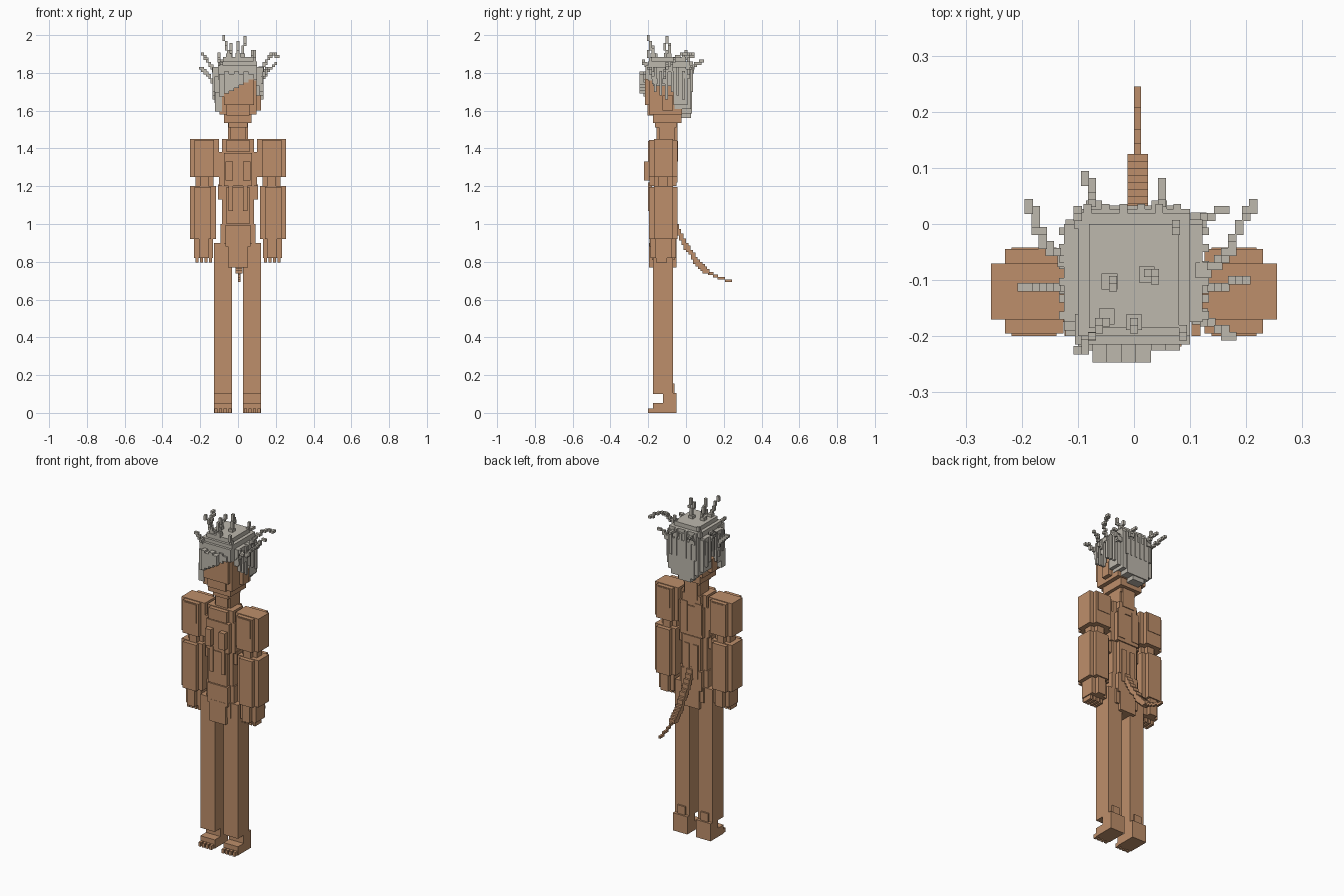
import bpy, bmesh, math
from mathutils import Vector

cube = bpy.data.objects.get("Cube")
if cube:
    bpy.data.objects.remove(cube, do_unlink=True)


def material(name, rgb):
    m = bpy.data.materials.new(name)
    m.use_nodes = True
    m.diffuse_color = (*rgb, 1)
    bsdf = m.node_tree.nodes["Principled BSDF"]
    bsdf.inputs["Base Color"].default_value = (*rgb, 1)
    bsdf.inputs["Roughness"].default_value = 0.8
    return m


SKIN = material("tan skin", (0.515, 0.275, 0.145))
HAIR = material("ash grey hair", (0.51, 0.48, 0.42))


def add_box(bm, b):
    x0, x1, y0, y1, z0, z1 = b
    verts = bmesh.ops.create_cube(bm, size=1)["verts"]
    for v in verts:
        v.co = Vector(((x0 + x1) / 2 + v.co.x * (x1 - x0),
                       (y0 + y1) / 2 + v.co.y * (y1 - y0),
                       (z0 + z1) / 2 + v.co.z * (z1 - z0)))


def build(name, boxes, mat):
    bm = bmesh.new()
    for b in boxes:
        add_box(bm, b)
    mesh = bpy.data.meshes.new(name)
    bm.to_mesh(mesh)
    bm.free()
    mesh.materials.append(mat)
    ob = bpy.data.objects.new(name, mesh)
    bpy.context.collection.objects.link(ob)
    return ob


def block(cx, cy, hx, hy, z0, z1, step=0.025):
    """Column with stepped corners: two crossing boxes."""
    return [(cx - hx, cx + hx, cy - hy + step, cy + hy - step, z0, z1),
            (cx - hx + step, cx + hx - step, cy - hy, cy + hy, z0, z1 - 0.004)]


def mirrored(boxes):
    return boxes + [(-b[1], -b[0], *b[2:]) for b in boxes]


def strand(points, size=0.0145, grid=0.0125):
    """Chain of grid-snapped cubes along a path."""
    cells = []
    for a, b in zip(points, points[1:]):
        a, b = Vector(a), Vector(b)
        n = max(1, math.ceil((b - a).length / (grid * 0.7)))
        for i in range(n + 1):
            c = tuple(round(k / grid) for k in a.lerp(b, i / n))
            if c not in cells:
                cells.append(c)
    h = size / 2
    return [tuple(k for v in c for k in (v * grid - h, v * grid + h)) for c in cells]


# Torso: stacked chest, waist and hips with raised muscle plates
torso = (block(0, -0.122, 0.085, 0.072, 1.38, 1.45)
         + block(0, -0.122, 0.1, 0.072, 1.2, 1.38)
         + block(0, -0.122, 0.085, 0.07, 1.0, 1.2)
         + block(0, -0.122, 0.092, 0.072, 0.88, 1.0)
         + [(-0.052, 0.052, -0.195, -0.05, 0.77, 0.9),
            (-0.075, 0.075, -0.18, -0.06, 0.81, 0.9)])
torso += mirrored([(0.027, 0.065, -0.222, -0.18, 1.23, 1.33),
                   (0.027, 0.05, -0.2, -0.18, 1.07, 1.22),
                   (0.08, 0.105, -0.16, -0.09, 1.13, 1.21),
                   (0.025, 0.07, -0.06, -0.046, 1.22, 1.4),
                   (0.012, 0.045, -0.06, -0.046, 0.95, 1.15)])
build("torso", torso, SKIN)
build("neck", block(0, -0.1, 0.052, 0.055, 1.42, 1.56, 0.012), SKIN)

for side, s in (("right", -1), ("left", 1)):
    # Arm: shoulder, elbow, forearm, hand, fingers
    x = s * 0.178
    upper = (block(x, -0.12, 0.077, 0.075, 1.25, 1.45)
             + [(x - 0.04, x + 0.04, -0.2, -0.042, 1.33, 1.44)])
    build(side + "_upper_arm", upper, SKIN)
    build(side + "_elbow", block(x, -0.12, 0.048, 0.05, 1.18, 1.27), SKIN)
    xf = s * 0.186
    build(side + "_forearm", block(xf, -0.12, 0.069, 0.075, 0.92, 1.2), SKIN)
    xh = s * 0.182
    hand = block(xh, -0.12, 0.05, 0.068, 0.82, 0.93)
    for i in range(4):
        fx = xh - 0.036 + i * 0.024
        hand.append((fx - 0.008, fx + 0.008, -0.16, -0.1, 0.795, 0.83))
    build(side + "_hand", hand, SKIN)

    # Leg with ankle ridges, stepped foot and toes
    lx = s * 0.077 - 0.0025
    leg = [(lx - 0.048, lx + 0.048, -0.175, -0.07, 0.1, 0.9)]
    build(side + "_leg", leg, SKIN)
    foot = [(lx - 0.048, lx + 0.048, -0.122, -0.05, 0, 0.105),
            (lx - 0.048, lx + 0.048, -0.175, -0.12, 0, 0.052),
            (lx - 0.025, lx + 0.025, -0.075, -0.06, 0.1, 0.155)]
    for i in range(4):
        tx = lx - 0.036 + i * 0.024
        foot.append((tx - 0.008, tx + 0.008, -0.2, -0.17, 0, 0.024))
    build(side + "_foot", foot, SKIN)

# Tail: thick root steps down, thin tip
thick = strand([(0.006, -0.06, 1.0), (0.006, -0.01, 0.9), (0.006, 0.05, 0.81),
                (0.006, 0.11, 0.75)], 0.024)
thin = strand([(0.006, 0.11, 0.75), (0.006, 0.17, 0.715), (0.006, 0.243, 0.697)])
tail = [(-0.012 if b in thick[:] else 0, 0.025 if b in thick[:] else 0.0125, *b[2:])
        for b in thick + thin]
build("tail", tail, SKIN)

# Head: chin, jaw, face, ears
head = [(-0.05, 0.05, -0.165, -0.05, 1.51, 1.56),
        (-0.075, 0.072, -0.175, -0.025, 1.535, 1.6),
        (-0.097, 0.097, -0.195, -0.02, 1.58, 1.8),
        (-0.06, 0.06, -0.205, -0.1, 1.575, 1.65),
        (-0.075, 0.085, -0.218, -0.1, 1.63, 1.77)]
head += mirrored([(0.095, 0.122, -0.125, -0.07, 1.6, 1.68)])
build("head", head, SKIN)

# Hair mass: stepped crown, back, sides and nape
hair = [(-0.08, 0.08, -0.185, 0.0, 1.8, 1.885),
        (-0.1, 0.1, -0.2, 0.02, 1.76, 1.86),
        (-0.125, 0.122, -0.175, 0.0, 1.73, 1.83),
        (-0.1, 0.1, -0.06, 0.027, 1.61, 1.84),
        (-0.075, 0.075, -0.04, 0.033, 1.585, 1.8),
        (-0.05, 0.03, -0.03, 0.027, 1.56, 1.6),
        (-0.122, 0.122, -0.065, 0.008, 1.63, 1.82),
        (-0.125, -0.09, -0.19, -0.12, 1.64, 1.78),
        (-0.122, -0.085, -0.2, -0.16, 1.595, 1.7),
        (-0.105, 0.1, -0.215, -0.16, 1.765, 1.84)]
# Fringe: slanted row of strips, lower on one side
for i in range(7):
    x0 = -0.1 + i * 0.026
    depth = -0.247 if 1 <= i <= 4 else -0.225
    low = 1.675 + 0.015 * i
    hair.append((x0, x0 + 0.026, depth, -0.19, low, 1.795 + 0.012 * (i % 2)))
# Raised locks over the sides and back
for i in range(6):
    y0 = -0.17 + i * 0.03
    low = 1.7 - 0.02 * (i % 3)
    hair += mirrored([(0.115, 0.134, y0, y0 + 0.014, low, 1.83 - 0.02 * (i % 2))])
    x0 = -0.09 + i * 0.032
    hair.append((x0, x0 + 0.014, -0.01, 0.036, 1.7, 1.86 - 0.02 * (i % 2)))
build("hair", hair, HAIR)

# Wild spikes growing out of the hair
paths = [
    [(-0.045, -0.16, 1.87), (-0.06, -0.18, 1.94), (-0.075, -0.2, 1.99)],
    [(0.02, -0.09, 1.87), (0.03, -0.09, 1.94), (0.042, -0.1, 1.985)],
    [(-0.045, -0.1, 1.87), (-0.04, -0.11, 1.95)],
    [(0.0, -0.17, 1.87), (0.0, -0.19, 1.96)],
    [(-0.11, -0.07, 1.8), (-0.16, -0.04, 1.86), (-0.185, 0.038, 1.9)],
    [(-0.11, -0.11, 1.72), (-0.15, -0.112, 1.78), (-0.2, -0.112, 1.83)],
    [(0.11, -0.09, 1.8), (0.165, -0.06, 1.88), (0.185, -0.01, 1.9), (0.21, 0.038, 1.89)],
    [(0.11, -0.11, 1.74), (0.15, -0.11, 1.8), (0.2, -0.1, 1.85)],
    [(0.11, -0.16, 1.74), (0.14, -0.18, 1.8), (0.172, -0.2, 1.83)],
    [(0.1, 0.0, 1.77), (0.16, 0.025, 1.83)],
    [(-0.07, 0.02, 1.8), (-0.075, 0.05, 1.84), (-0.085, 0.088, 1.865)],
    [(0.045, 0.02, 1.82), (0.045, 0.05, 1.85), (0.045, 0.075, 1.85)],
    [(-0.09, 0.0, 1.83), (-0.1, 0.025, 1.9)],
    [(-0.08, -0.18, 1.8), (-0.095, -0.225, 1.86)],
    [(0.08, -0.18, 1.82), (0.09, -0.2, 1.91)],
    [(0.06, -0.02, 1.85), (0.075, 0.0, 1.91)],
]
spikes = [b for p in paths for b in strand(p, 0.0148)]
spikes.append((-0.082, -0.068, -0.207, -0.193, 1.98, 2.0))
# Thicker roots where the spikes leave the hair
for p in paths:
    c = Vector(p[0]).lerp(Vector(p[1]), 0.25)
    spikes.append(tuple(k for v in c for k in (v - 0.014, v + 0.014)))
build("hair_spikes", spikes, HAIR)
